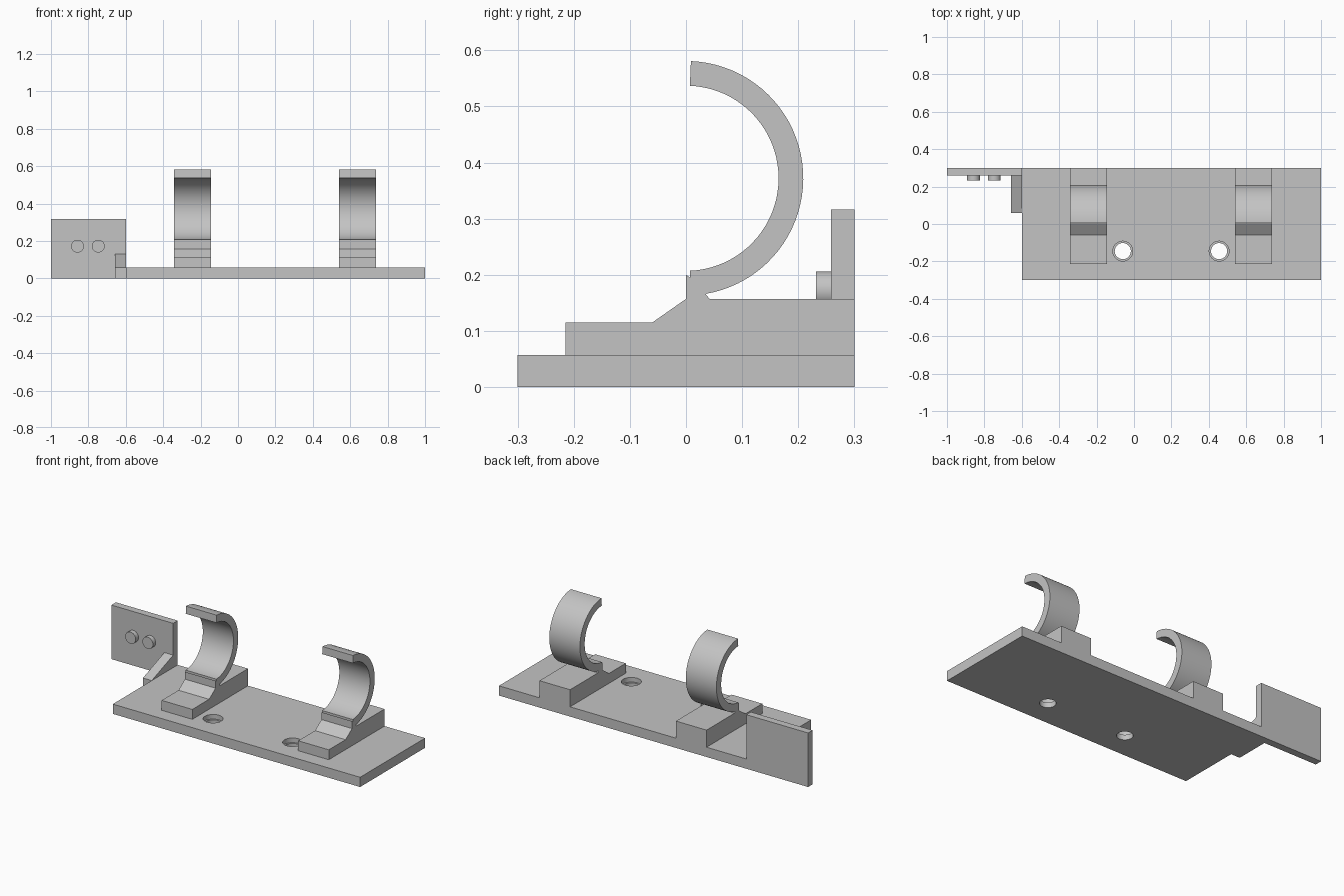
import bpy, bmesh, math

if "Cube" in bpy.data.objects:
    bpy.data.objects.remove(bpy.data.objects["Cube"])

grey = bpy.data.materials.new("light_grey")
grey.diffuse_color = (0.55, 0.55, 0.55, 1)
grey.use_nodes = True
grey.node_tree.nodes["Principled BSDF"].inputs["Base Color"].default_value = grey.diffuse_color


def extrude_profile(name, yz, x0, x1):
    """Solid made by sweeping a closed (y, z) profile from x0 to x1."""
    bm = bmesh.new()
    face = bm.faces.new([bm.verts.new((x0, y, z)) for y, z in yz])
    moved = bmesh.ops.extrude_face_region(bm, geom=[face])["geom"]
    verts = [v for v in moved if isinstance(v, bmesh.types.BMVert)]
    bmesh.ops.translate(bm, verts=verts, vec=(x1 - x0, 0, 0))
    bmesh.ops.recalc_face_normals(bm, faces=bm.faces)
    mesh = bpy.data.meshes.new(name)
    bm.to_mesh(mesh)
    bm.free()
    obj = bpy.data.objects.new(name, mesh)
    bpy.context.collection.objects.link(obj)
    mesh.materials.append(grey)
    return obj


def box(name, x0, x1, y0, y1, z0, z1):
    return extrude_profile(name, [(y0, z0), (y1, z0), (y1, z1), (y0, z1)], x0, x1)


def cylinder(name, radius, depth, loc, rot=(0, 0, 0)):
    bpy.ops.mesh.primitive_cylinder_add(vertices=48, radius=radius, depth=depth,
                                        location=loc, rotation=rot)
    obj = bpy.context.object
    obj.name = name
    obj.data.materials.append(grey)
    return obj


def smooth(obj):
    bpy.ops.object.select_all(action="DESELECT")
    obj.select_set(True)
    bpy.context.view_layer.objects.active = obj
    bpy.ops.object.shade_smooth_by_angle(angle=math.radians(30))


def arc(radius, a0, a1, n=40):
    """Points on a circle around the clip centre, angles in degrees."""
    angles = [math.radians(a0 + (a1 - a0) * i / n) for i in range(n + 1)]
    return [(radius * math.cos(a), 0.372 + radius * math.sin(a)) for a in angles]


TOP = 0.057

# Base plate with two counterbored screw holes
base = box("base_plate", -0.6, 1.0, -0.3, 0.3, 0, TOP)
for x in (-0.06, 0.455):
    for radius, z in ((0.043, 0.03), (0.053, 0.13)):
        cutter = cylinder("hole_cutter", radius, 0.2, (x, -0.145, z))
        cutter.hide_render = True
        bpy.context.view_layer.objects.active = base
        mod = base.modifiers.new("hole", "BOOLEAN")
        mod.operation, mod.solver, mod.object = "DIFFERENCE", "EXACT", cutter
        bpy.ops.object.modifier_apply(modifier=mod.name)
        bpy.data.objects.remove(cutter)
smooth(base)

# Two stepped blocks, each carrying a half-round clip
profile = [(-0.215, TOP), (-0.215, 0.115), (-0.06, 0.115), (0, 0.157), (0, 0.2), (0.007, 0.195)]
profile += arc(0.165, -87.6, 87.6) + arc(0.209, 87.6, -80.4)
profile += [(0.042, 0.157), (0.3, 0.157), (0.3, TOP)]
for side, x in (("left", -0.343), ("right", 0.54)):
    smooth(extrude_profile(side + "_clip", profile, x, x + 0.198))

# Upright end plate with two round pins
box("end_plate", -1.0, -0.6, 0.258, 0.3, 0, 0.316)
for x in (-0.858, -0.747):
    smooth(cylinder("pin", 0.034, 0.036, (x, 0.25, 0.172), (math.pi / 2, 0, 0)))

# Sloped brace between end plate and base
extrude_profile("brace", [(0.06, 0), (0.258, 0), (0.258, 0.13), (0.06, TOP)], -0.657, -0.6)
